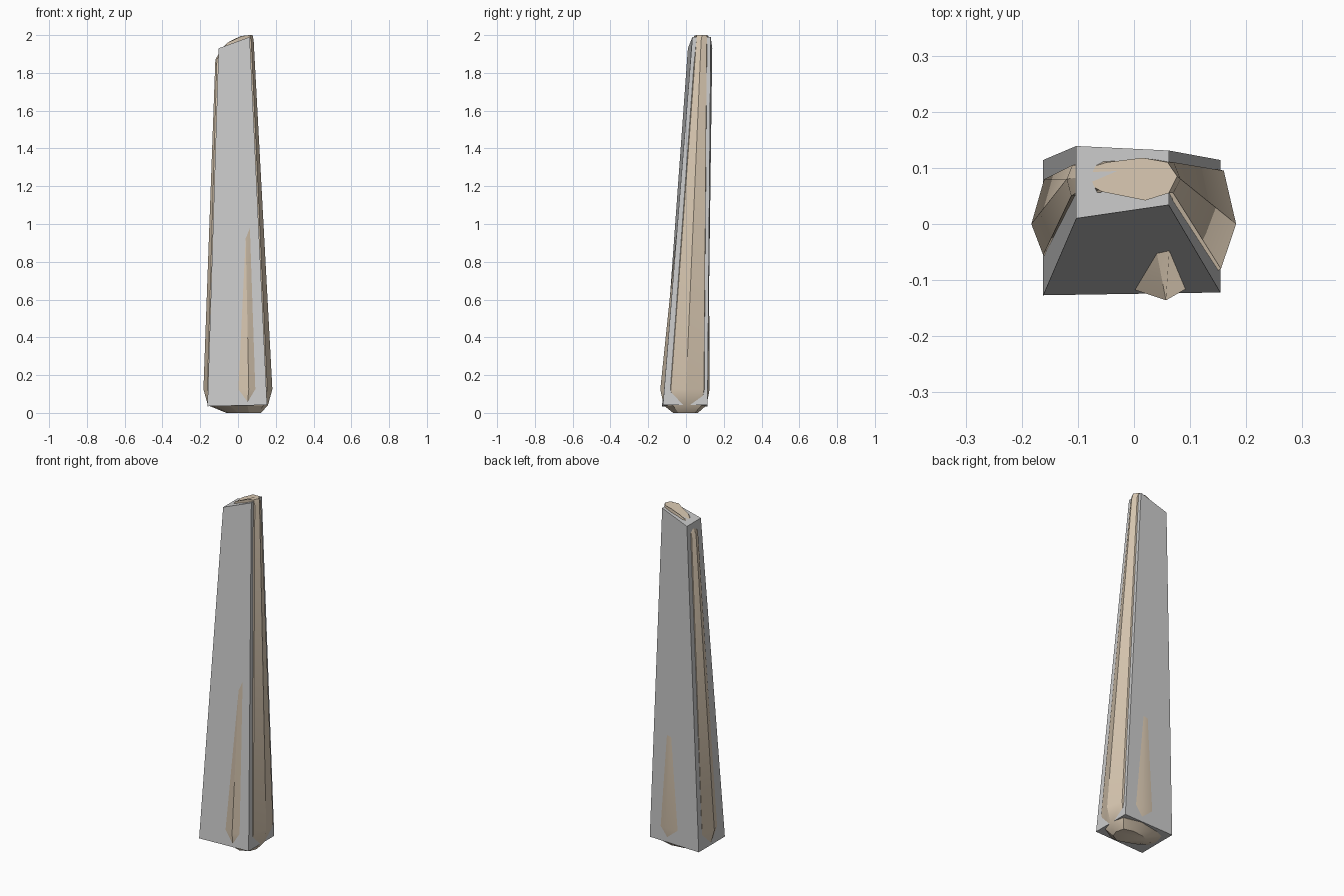
import bpy, math


def make_mesh(name, rings):
    # skin stacked rings of equal point count and close both ends
    n = len(rings[0])
    verts = [p for r in rings for p in r]
    faces = [tuple(reversed(range(n)))]
    for k in range(len(rings) - 1):
        a, b = k * n, (k + 1) * n
        for i in range(n):
            j = (i + 1) % n
            faces.append((a + i, a + j, b + j, b + i))
    top = (len(rings) - 1) * n
    faces.append(tuple(range(top, top + n)))
    me = bpy.data.meshes.new(name)
    me.from_pydata(verts, [], faces)
    ob = bpy.data.objects.new(name, me)
    bpy.context.collection.objects.link(ob)
    return ob


# grey leaning tapered block with a slanted top
make_mesh("outer_block", [
    [(-0.162, -0.127, 0.035), (0.154, -0.122, 0.042), (0.154, 0.114, 0.042), (-0.162, 0.114, 0.035)],
    [(-0.103, 0.010, 1.93), (0.062, 0.034, 1.99), (0.062, 0.131, 1.99), (-0.103, 0.139, 1.93)],
])

# widest outline of the inner shaft, close to its foot
foot = [(0.057, -0.136), (0.155, -0.08), (0.182, 0.0), (0.16, 0.095), (0.045, 0.125),
        (-0.10, 0.105), (-0.16, 0.08), (-0.183, 0.0), (-0.162, -0.055), (-0.05, -0.10)]


def foot_ring(s, z, dx=0.0):
    return [(x * s + dx, y * s, z) for x, y in foot]


shoulder = [(0.02, 0.055, 1.95), (0.07, 0.055, 1.97), (0.083, 0.08, 1.97), (0.071, 0.11, 1.97),
            (0.02, 0.116, 1.95), (-0.07, 0.116, 1.9), (-0.11, 0.105, 1.87), (-0.12, 0.08, 1.87),
            (-0.112, 0.05, 1.87), (-0.06, 0.06, 1.9)]
tip = [(0.02, 0.042, 1.995), (0.062, 0.055, 2.0), (0.077, 0.085, 2.0), (0.06, 0.11, 2.0),
       (0.015, 0.118, 1.995), (-0.048, 0.11, 1.965), (-0.08, 0.10, 1.93), (-0.085, 0.085, 1.93),
       (-0.08, 0.07, 1.93), (-0.055, 0.057, 1.96)]

# tan shaft poking through the block's faces
shaft = make_mesh("inner_shaft", [foot_ring(0.5, 0.0, 0.03), foot_ring(0.87, 0.04),
                                  foot_ring(1.0, 0.125), shoulder, tip])
mat = bpy.data.materials.new("tan")
mat.diffuse_color = (0.72, 0.60, 0.46, 1)
shaft.data.materials.append(mat)
bpy.context.view_layer.objects.active = shaft
shaft.select_set(True)
bpy.ops.object.shade_smooth_by_angle(angle=math.radians(30))
